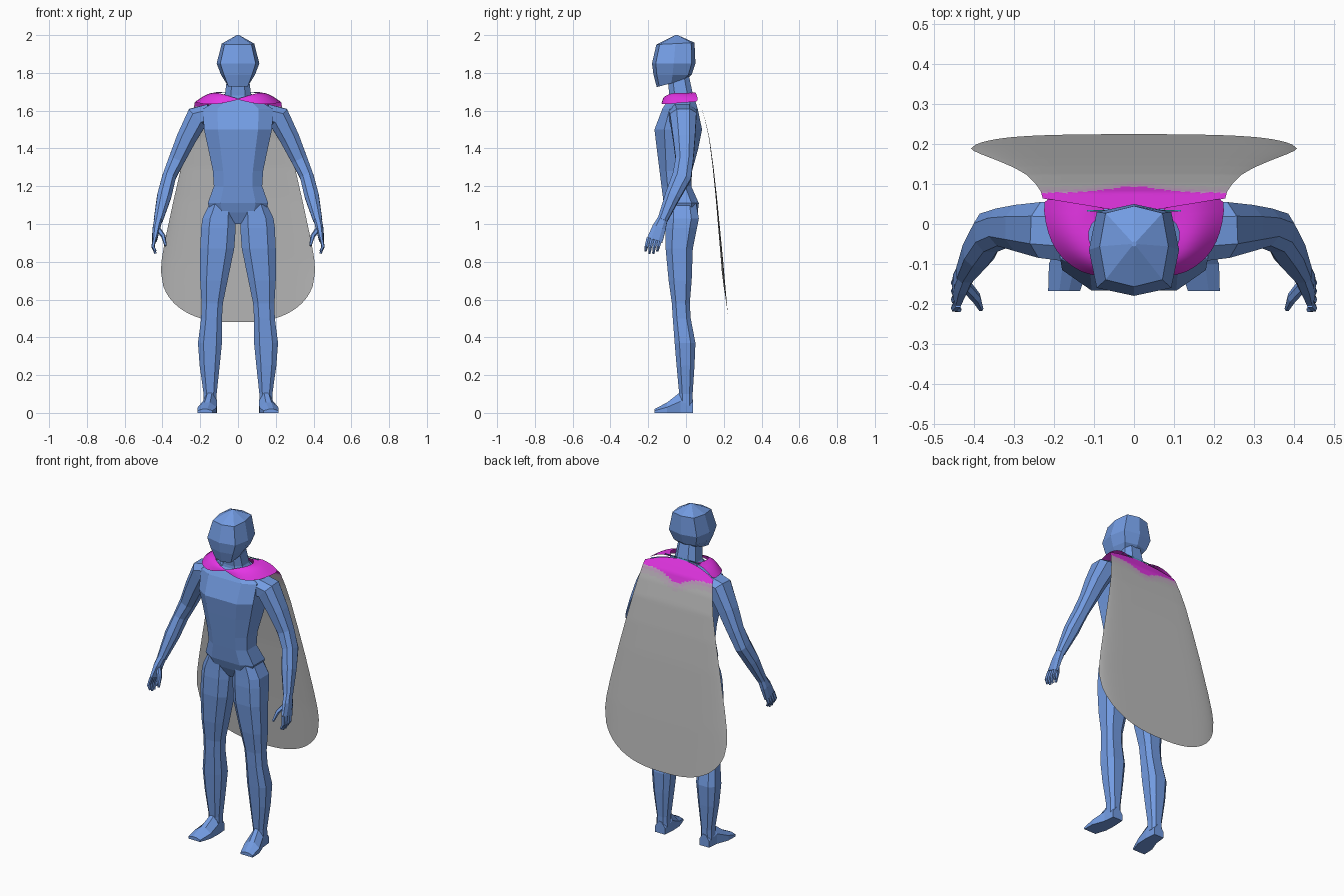
import bpy, bmesh, math
from mathutils import Vector

if "Cube" in bpy.data.objects:
    bpy.data.objects.remove(bpy.data.objects["Cube"])


def material(name, rgb):
    m = bpy.data.materials.new(name)
    m.diffuse_color = (*rgb, 1)
    m.use_nodes = True
    m.node_tree.nodes["Principled BSDF"].inputs["Base Color"].default_value = m.diffuse_color
    return m


BLUE = material("body blue", (0.17, 0.33, 0.76))
GREY = material("cape grey", (0.50, 0.50, 0.50))
MAGENTA = material("collar magenta", (0.78, 0.035, 0.78))
MAUVE = material("fade mauve", (0.58, 0.36, 0.58))
PALE = material("fade pale mauve", (0.52, 0.45, 0.52))
TEAL = material("clasp teal", (0.03, 0.28, 0.36))


def finish(name, bm, mats, smooth=False, recalc=True):
    if recalc:
        bmesh.ops.recalc_face_normals(bm, faces=bm.faces)
    for f in bm.faces:
        f.smooth = smooth
    me = bpy.data.meshes.new(name)
    bm.to_mesh(me)
    bm.free()
    for m in mats:
        me.materials.append(m)
    ob = bpy.data.objects.new(name, me)
    bpy.context.collection.objects.link(ob)
    return ob


def unit_ring(n, p, turn):
    """Squarish n-gon scaled to fill -1..1; the first point faces the front."""
    pts = []
    for i in range(n):
        a = 2 * math.pi * (i + turn) / n
        c, s = math.sin(a), -math.cos(a)
        pts.append((math.copysign(abs(c) ** p, c), math.copysign(abs(s) ** p, s)))
    mx, my = max(abs(q[0]) for q in pts), max(abs(q[1]) for q in pts)
    return [(x / mx, y / my) for x, y in pts]


def loft(name, rings, side=1, mat=BLUE):
    """Skin a list of equal rings of points and cap both ends."""
    bm = bmesh.new()
    rows = [[bm.verts.new((side * q[0], q[1], q[2])) for q in r] for r in rings]
    n = len(rows[0])
    for a, b in zip(rows, rows[1:]):
        for i in range(n):
            j = (i + 1) % n
            bm.faces.new((a[i], a[j], b[j], b[i]))
    bm.faces.new(rows[0])
    bm.faces.new(rows[-1])
    return finish(name, bm, [mat])


def level(sections, n=8, p=0.7, turn=0.5):
    """Rings from (z, x0, x1, y_front, y_back [, z_back])."""
    out = []
    for s in sections:
        z, x0, x1, y0, y1 = s[:5]
        zb = s[5] if len(s) > 5 else z
        out.append([((x0 + x1) / 2 + (x1 - x0) / 2 * u, (y0 + y1) / 2 + (y1 - y0) / 2 * v,
                     z + (zb - z) * (v + 1) / 2) for u, v in unit_ring(n, p, turn)])
    return out


def limb(path, n=8):
    """Rings across a path of (x, y, z, half width, half depth)."""
    pts = [Vector(q[:3]) for q in path]
    out = []
    for i, q in enumerate(path):
        d = (pts[min(i + 1, len(pts) - 1)] - pts[max(i - 1, 0)]).normalized()
        b = (Vector((0, 1, 0)) - d * d.y).normalized()
        a = b.cross(d)
        out.append([pts[i] + a * q[3] * u + b * q[4] * v for u, v in unit_ring(n, 0.8, 0.5)])
    return out


def sym(*rows):
    return [(z, -r, r, *rest) for z, r, *rest in rows]


# head, neck and torso
loft("head", level(sym((1.725, .062, -.155, .0, 1.765), (1.79, .09, -.172, .03), (1.85, .113, -.18, .05),
                       (1.95, .086, -.157, .045, 1.96), (2.0, .006, -.056, -.044)), p=0.55, turn=0))
loft("neck", level(sym((1.63, .10, -.095, .045), (1.68, .07, -.088, .038), (1.80, .055, -.10, .012))))
loft("torso", level(sym((1.0, .05, -.07, .035), (1.06, .14, -.10, .062), (1.11, .16, -.118, .068),
                        (1.20, .128, -.13, .028), (1.28, .133, -.14, .032), (1.40, .158, -.155, .065),
                        (1.50, .18, -.167, .085), (1.61, .185, -.125, .062), (1.665, .09, -.09, .045)), p=0.6))

for side, label in ((-1, "left"), (1, "right")):
    # legs and feet
    loft(label + "_leg", level([(1.13, .02, .14, -.10, .05), (1.03, .012, .188, -.105, .068),
                                (.98, .012, .195, -.108, .058), (.87, .02, .20, -.108, .036),
                                (.70, .055, .20, -.092, .03), (.58, .08, .193, -.075, .02),
                                (.50, .085, .195, -.07, .025), (.37, .085, .212, -.06, .05),
                                (.25, .097, .203, -.05, .045), (.10, .113, .182, -.036, .035),
                                (.04, .112, .184, -.036, .035)]), side)
    foot = [(.037, .115, .180, .07), (-.03, .110, .187, .11), (-.10, .113, .213, .055), (-.168, .135, .215, .02)]
    loft(label + "_foot", [[(a, y, 0), (b, y, 0), (b, y, h * .55), (b * .65 + a * .35, y, h),
                            (a * .65 + b * .35, y, h), (a, y, h * .55)] for y, a, b, h in foot], side)
    # arms
    loft(label + "_arm", limb([(.15, -.02, 1.575, .06, .075), (.215, -.015, 1.565, .062, .07),
                               (.275, -.01, 1.45, .052, .058), (.325, -.008, 1.34, .043, .047),
                               (.365, -.022, 1.25, .036, .05), (.390, -.07, 1.15, .038, .04),
                               (.422, -.125, 1.02, .024, .026)]), side)
    # hands with four fingers and a thumb
    loft(label + "_palm", limb([(.420, -.122, 1.03, .022, .025), (.432, -.142, .98, .020, .036),
                                (.442, -.165, .915, .013, .042)]), side)
    for k in range(4):
        y = -.198 + .021 * k
        tip = .838 + .012 * abs(k - 1.5)
        loft(f"{label}_finger_{k + 1}", limb([(.441, y, .925, .010, .011), (.450, y - .012, .88, .009, .009),
                                              (.437, y - .017, tip, .006, .006)], 6), side)
    loft(label + "_thumb", limb([(.425, -.150, .975, .014, .014), (.395, -.185, .935, .012, .012),
                                 (.383, -.212, .885, .006, .007)], 6), side)


# cape: curved sheet hanging from the shoulders
def lerp(table, z):
    if z >= table[0][0]:
        return table[0][1]
    for (z0, v0), (z1, v1) in zip(table, table[1:]):
        if z >= z1:
            return v0 + (v1 - v0) * (z0 - z) / (z0 - z1)
    return table[-1][1]


DEPTH = [(1.70, .03), (1.665, .052), (1.62, .08), (1.55, .102), (1.45, .125), (1.30, .146), (1.13, .165),
         (.80, .197), (.48, .225)]
WIDTH = [(1.65, .228), (1.60, .236), (1.37, .285), (1.13, .34), (.92, .385), (.82, .403), (.73, .41)]
COLS, ROWS = 56, 70
bm = bmesh.new()
grid = []
for i in range(ROWS + 1):
    t = (i / ROWS) ** 1.6
    row = []
    for j in range(COLS + 1):
        s = 2 * j / COLS - 1
        top = 1.692 - .047 * s * s
        hem = .75 - .27 * math.sqrt(max(0, 1 - abs(s) ** 2.6))
        z = top + (hem - top) * t
        y = lerp(DEPTH, z) - .012 * s ** 8 * t
        row.append(bm.verts.new((s * lerp(WIDTH, z), y, z)))
    grid.append(row)
for a, b in zip(grid, grid[1:]):
    for j in range(COLS):
        f = bm.faces.new((a[j], b[j], b[j + 1], a[j + 1]))
        f.normal_update()
        c = f.calc_center_median()
        # wavy colour edge fading from the yoke to the cape
        edge = 1.622 - .045 * math.exp(-(c.x / .085) ** 2)
        f.material_index = 1 if c.z > edge else 2 if c.z > edge - .02 else 3 if c.z > edge - .045 else 0
        if f.normal.y < 0:
            f.normal_flip()
finish("cape", bm, [GREY, MAGENTA, MAUVE, PALE], smooth=True, recalc=False)

# collar: two shoulder panels meeting at a point in front (inner edge, outer edge)
STATIONS = [((.06, .038, 1.691), (.230, .066, 1.645)), ((.115, 0, 1.695), (.222, 0, 1.645)),
            ((.115, -.04, 1.695), (.208, -.045, 1.64)), ((.10, -.08, 1.692), (.182, -.088, 1.635)),
            ((.06, -.103, 1.682), (.13, -.124, 1.635)), ((.03, -.115, 1.672), (.085, -.132, 1.637)),
            ((0, -.118, 1.664), (0, -.122, 1.658))]
STEPS = 6
for side, label in ((-1, "left"), (1, "right")):
    bm = bmesh.new()
    rows = []
    for inner, outer in STATIONS:
        p, q = Vector(inner), Vector(outer)
        bulge = .14 * (q - p).length
        row = []
        for k in range(STEPS + 1):
            v = p.lerp(q, k / STEPS)
            v.z += bulge * math.sin(math.pi * k / STEPS)
            row.append(bm.verts.new((side * v.x, v.y, v.z)))
        rows.append(row)
    for a, b in zip(rows, rows[1:]):
        for k in range(STEPS):
            f = bm.faces.new((a[k], a[k + 1], b[k + 1], b[k]))
            f.normal_update()
            if f.normal.z < 0:
                f.normal_flip()
    ob = finish(label + "_collar", bm, [MAGENTA], smooth=True, recalc=False)
    sub = ob.modifiers.new("soften", 'SUBSURF')
    sub.levels = sub.render_levels = 1

# thin clasp bar behind the neck
bm = bmesh.new()
bmesh.ops.create_cube(bm, size=1)
for v in bm.verts:
    v.co = Vector((v.co.x * .235, v.co.y * .004 + .033, v.co.z * .004 + 1.697))
finish("clasp_bar", bm, [TEAL])
